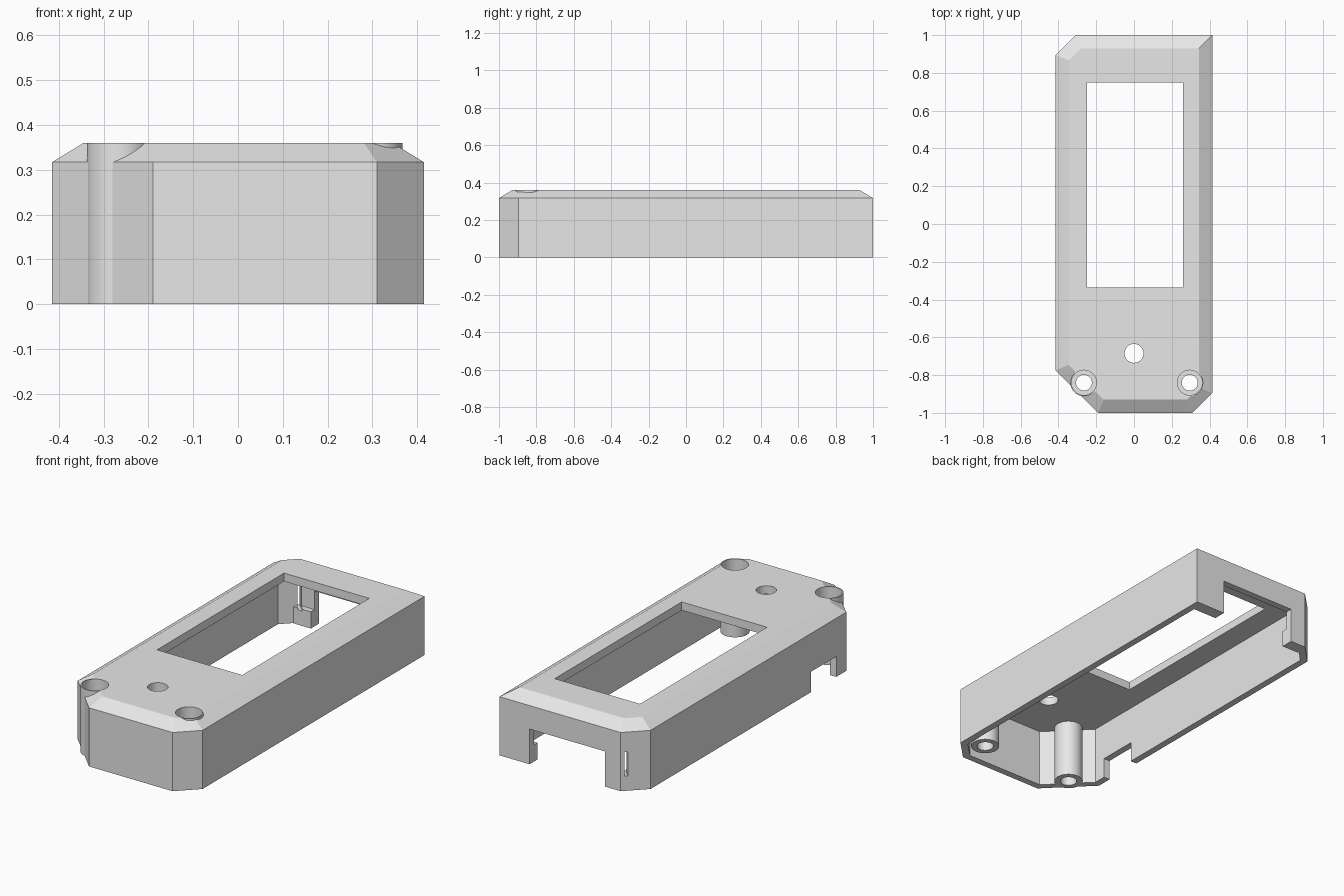
import bpy, bmesh, math
from mathutils import Vector, Matrix

cube = bpy.data.objects.get("Cube")
if cube:
    bpy.data.objects.remove(cube, do_unlink=True)

grey = bpy.data.materials.new("light_grey_plastic")
grey.use_nodes = True
colour = (0.8, 0.8, 0.8, 1)
grey.diffuse_color = colour
grey.node_tree.nodes["Principled BSDF"].inputs["Base Color"].default_value = colour

HEIGHT, SHOULDER, WALL, BEVEL = 0.36, 0.317, 0.037, 0.07
OUTLINE = [Vector(p) for p in (
    (0.415, -0.895), (0.415, 1), (-0.31, 1), (-0.415, 0.895),
    (-0.415, -0.775), (-0.19, -1), (0.31, -1))]


def inset(points, d):
    """Move every edge of a counter-clockwise outline inwards by d."""
    out = []
    for i, p in enumerate(points):
        a = (p - points[i - 1]).normalized()
        b = (points[(i + 1) % len(points)] - p).normalized()
        na, nb = Vector((-a.y, a.x)), Vector((-b.y, b.x))
        out.append(p + (na + nb) * d / (1 + na.dot(nb)))
    return out


def loft(name, rings):
    """Closed solid through a stack of (outline, z) rings."""
    bm = bmesh.new()
    loops = [[bm.verts.new((p.x, p.y, z)) for p in pts] for pts, z in rings]
    n = len(loops[0])
    for low, high in zip(loops, loops[1:]):
        for i in range(n):
            j = (i + 1) % n
            bm.faces.new((low[i], low[j], high[j], high[i]))
    bm.faces.new(loops[0][::-1])
    bm.faces.new(loops[-1])
    mesh = bpy.data.meshes.new(name)
    bm.to_mesh(mesh)
    bm.free()
    ob = bpy.data.objects.new(name, mesh)
    bpy.context.collection.objects.link(ob)
    mesh.materials.append(grey)
    return ob


def box(name, x0, x1, y0, y1, z0, z1):
    pts = [Vector(p) for p in ((x0, y0), (x1, y0), (x1, y1), (x0, y1))]
    return loft(name, [(pts, z0), (pts, z1)])


def cylinder(name, x, y, r, z0, z1, sides=48):
    pts = [Vector((x + r * math.cos(math.tau * i / sides),
                   y + r * math.sin(math.tau * i / sides))) for i in range(sides)]
    return loft(name, [(pts, z0), (pts, z1)])


def combine(target, tool, operation):
    mod = target.modifiers.new(tool.name, "BOOLEAN")
    mod.operation, mod.solver, mod.object = operation, "EXACT", tool
    bpy.context.view_layer.objects.active = target
    bpy.ops.object.modifier_apply(modifier=mod.name)
    bpy.data.objects.remove(tool, do_unlink=True)


# Bevelled shell, hollow and open underneath
case = loft("case_cover", [(OUTLINE, 0), (OUTLINE, SHOULDER), (inset(OUTLINE, BEVEL), HEIGHT)])
inner = inset(OUTLINE, WALL)
combine(case, loft("cavity", [(inner, -0.1), (inner, 0.315)]), "DIFFERENCE")

# Screw posts, and low lips inside the back wall beside its notch
POSTS = ((-0.265, -0.84), (0.295, -0.84))
for x, y in POSTS:
    combine(case, cylinder("screw_post", x, y, 0.072, 0, HEIGHT), "UNION")
for x0, x1 in ((-0.32, -0.217), (0.235, 0.4)):
    combine(case, box("back_lip", x0, x1, 0.932, 0.98, 0, 0.09), "UNION")

# Counterbored screw holes and the button hole
for x, y in POSTS:
    combine(case, cylinder("screw_hole", x, y, 0.042, -0.1, 0.5), "DIFFERENCE")
    combine(case, cylinder("counterbore", x, y, 0.066, 0.1, 0.5), "DIFFERENCE")
combine(case, cylinder("button_hole", 0, -0.685, 0.05, 0.2, 0.5), "DIFFERENCE")

# Display window, back notch and side notch
combine(case, box("window", -0.25, 0.26, -0.335, 0.75, 0.2, 0.5), "DIFFERENCE")
combine(case, box("back_notch", -0.217, 0.235, 0.9, 1.1, -0.1, 0.19), "DIFFERENCE")
combine(case, box("side_notch", -0.5, -0.34, -0.69, -0.476, -0.1, 0.11), "DIFFERENCE")

# Narrow slot through the angled back corner
slot = box("corner_slot", -0.1, 0.1, -0.009, 0.009, 0.08, 0.21)
slot.data.transform(Matrix.Translation((-0.329, 0.981, 0)) @ Matrix.Rotation(-math.pi / 4, 4, "Z"))
combine(case, slot, "DIFFERENCE")

bpy.ops.object.select_all(action="DESELECT")
case.select_set(True)
bpy.context.view_layer.objects.active = case
bpy.ops.object.shade_smooth_by_angle(angle=math.radians(20))
